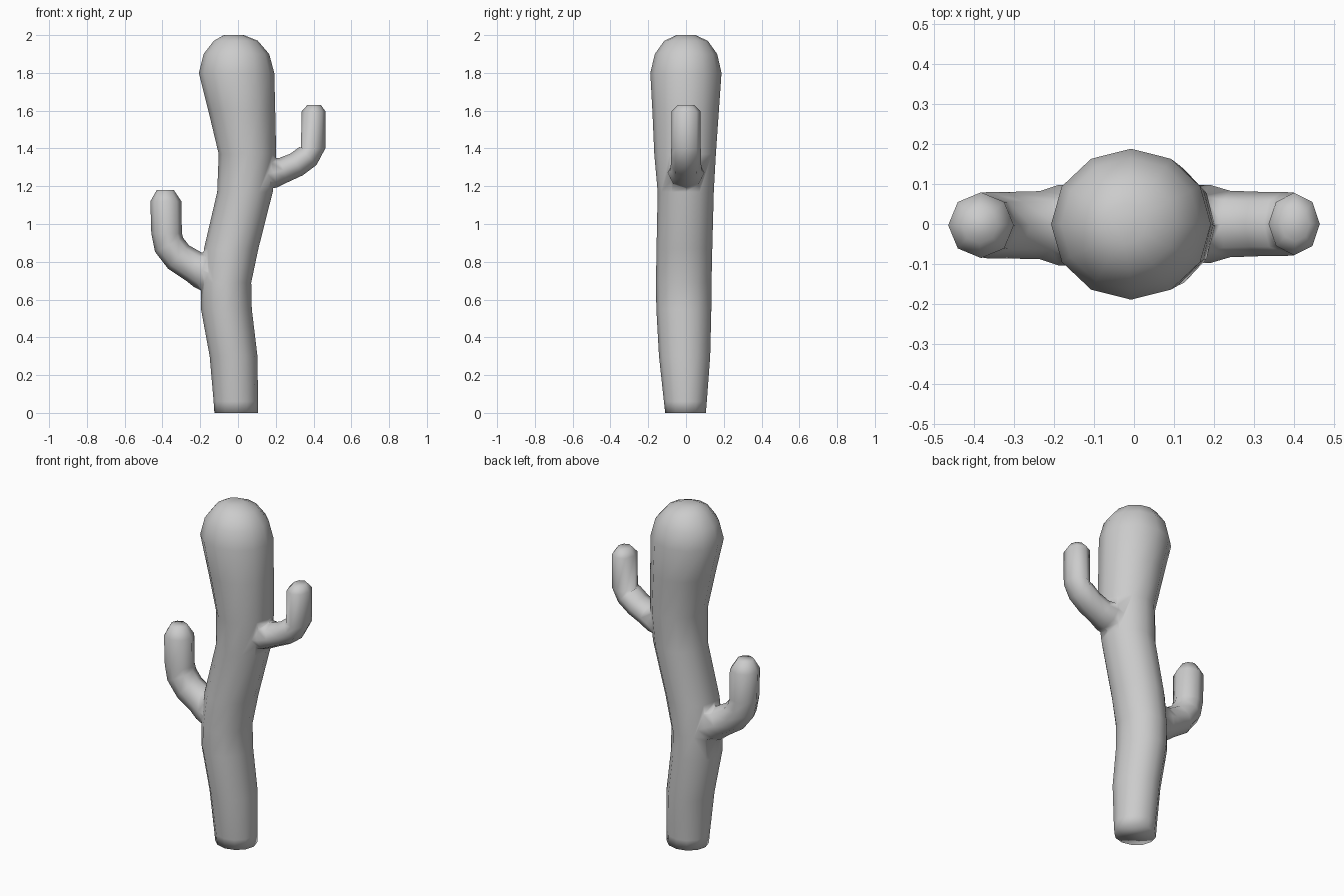
import bpy, bmesh, math
from mathutils import Vector

if "Cube" in bpy.data.objects:
    bpy.data.objects.remove(bpy.data.objects["Cube"])


def tube(name, rings, sides, phase=0.0):
    """Loft capped elliptical rings: (centre, half width, half depth, tilt about y)."""
    bm = bmesh.new()
    loops = []
    for c, rx, ry, tilt in rings:
        loop = []
        for i in range(sides):
            a = 2 * math.pi * i / sides + phase
            u = rx * math.cos(a)
            loop.append(bm.verts.new(Vector(c) + Vector(
                (u * math.cos(tilt), ry * math.sin(a), -u * math.sin(tilt)))))
        loops.append(loop)
    for a, b in zip(loops, loops[1:]):
        for i in range(sides):
            j = (i + 1) % sides
            bm.faces.new((a[i], a[j], b[j], b[i]))
    bm.faces.new(loops[0][::-1])
    bm.faces.new(loops[-1])
    bmesh.ops.recalc_face_normals(bm, faces=bm.faces)
    me = bpy.data.meshes.new(name)
    bm.to_mesh(me)
    bm.free()
    ob = bpy.data.objects.new(name, me)
    bpy.context.collection.objects.link(ob)
    return ob


def arm(name, pts, y, depth):
    """Arm following (x, z, radius) points, rings square to the path."""
    rings = []
    for i, (x, z, r) in enumerate(pts):
        p, q = pts[max(i - 1, 0)], pts[min(i + 1, len(pts) - 1)]
        if i >= len(pts) - 3:
            tilt = 0.0          # straight upright end
        else:
            tilt = math.atan2(q[0] - p[0], q[1] - p[1])
        rings.append(((x, y, z), r, r * depth, tilt))
    return tube(name, rings, 8)


# Trunk: z, left, right, back/front limits
profile = [
    (0.00, -.125, .105, -.11, .105), (0.06, -.129, .106, -.117, .11),
    (0.30, -.150, .103, -.143, .128), (0.55, -.196, .073, -.157, .134),
    (0.69, -.197, .070, -.159, .135), (0.87, -.180, .108, -.156, .139),
    (1.17, -.110, .184, -.150, .147), (1.37, -.102, .202, -.168, .158),
    (1.60, -.157, .197, -.178, .174), (1.80, -.207, .192, -.189, .188),
    (1.90, -.182, .165, -.165, .165), (1.97, -.128, .105, -.115, .115),
    (2.00, -.075, .030, -.05, .05)]
trunk = tube("cactus_trunk", [
    (((l + r) / 2, (f + b) / 2, z), (r - l) / 2, (b - f) / 2, 0)
    for z, l, r, f, b in profile], 12)

# Side arms
left = arm("left_arm", [
    (-.06, .69, .10), (-.19, .757, .10), (-.235, .775, .085),
    (-.315, .825, .083), (-.365, .89, .083), (-.378, .95, .081),
    (-.382, 1.12, .082), (-.385, 1.18, .045)], -.003, 1.0)
right = arm("right_arm", [
    (.08, 1.25, .08), (.19, 1.272, .080), (.24, 1.285, .068),
    (.31, 1.315, .066), (.37, 1.36, .066), (.398, 1.40, .064),
    (.40, 1.595, .064), (.403, 1.63, .036)], 0, 1.22)

# Weld the arms to the trunk
for a in (left, right):
    m = trunk.modifiers.new("weld_" + a.name, 'BOOLEAN')
    m.operation = 'UNION'
    m.solver = 'EXACT'
    m.object = a
    bpy.context.view_layer.objects.active = trunk
    bpy.ops.object.modifier_apply(modifier=m.name)
    bpy.data.objects.remove(a)

bpy.ops.object.select_all(action='DESELECT')
trunk.select_set(True)
bpy.ops.object.shade_smooth()
